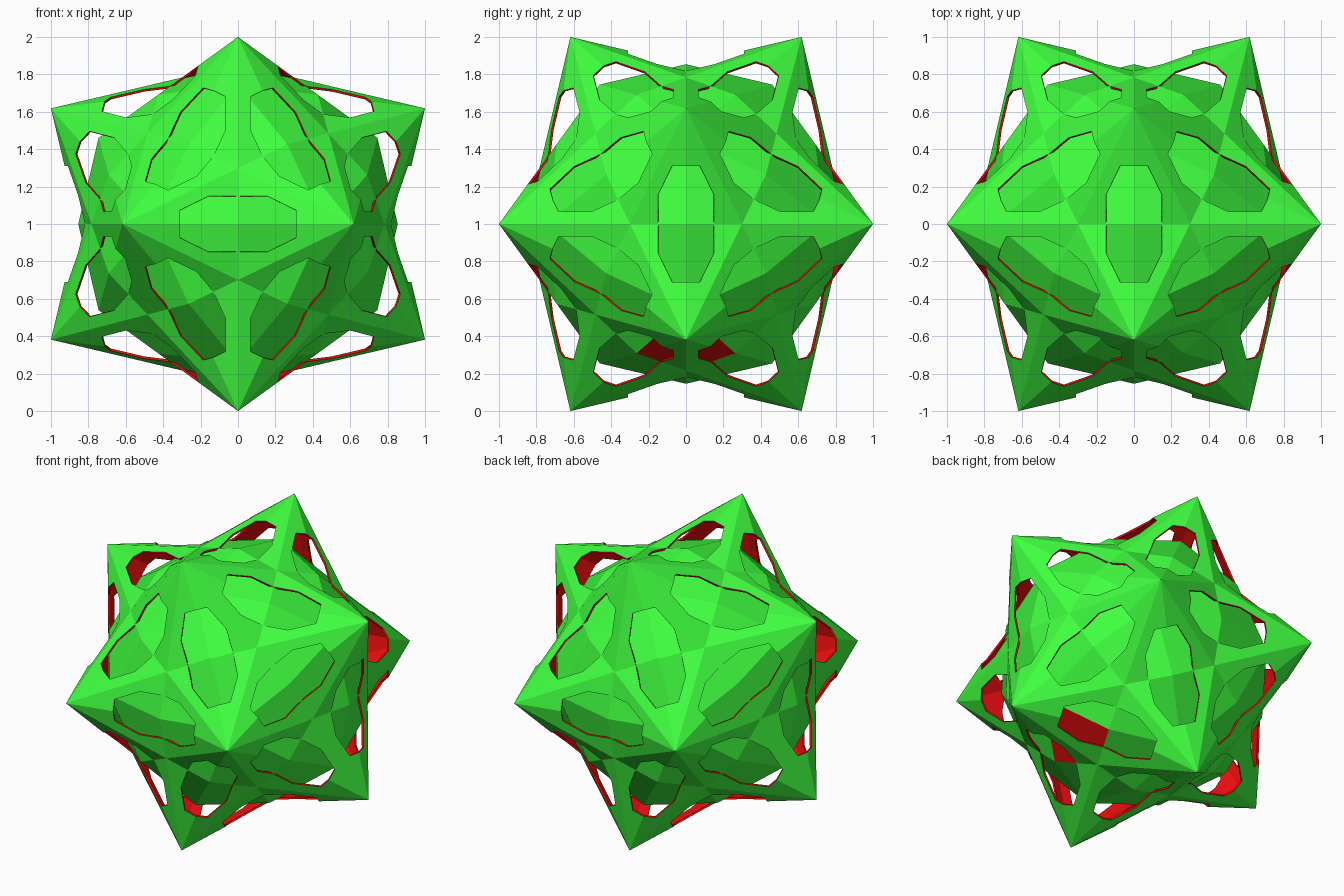
import bpy, bmesh
from itertools import combinations
from mathutils import Vector

if "Cube" in bpy.data.objects:
    bpy.data.objects.remove(bpy.data.objects["Cube"])

G = (5 ** 0.5 - 1) / 2          # 0.618
UP = Vector((0, 0, 1))


def material(name, rgb):
    m = bpy.data.materials.new(name)
    m.diffuse_color = (*rgb, 1)
    m.use_nodes = True
    m.node_tree.nodes["Principled BSDF"].inputs["Base Color"].default_value = m.diffuse_color
    return m


green = material("green", (0.05, 1.0, 0.05))
red = material("red", (0.8, 0.004, 0.004))

# Twelve spike tips (icosahedron corners) and the twenty triples around them
tips = []
for s in (-1, 1):
    for t in (-1, 1):
        tips += [Vector((0, s * G, t)), Vector((t, 0, s * G)), Vector((s * G, t, 0))]
near = lambda a, b: (a - b).length < 2 * G + 0.01
triples = [c for c in combinations(tips, 3) if all(near(a, b) for a, b in combinations(c, 2))]


def saddle(a, b):               # low point between two neighbouring tips
    return (a + b) / 2 * 0.8541


def dimple(c):                  # low point in the middle of three tips
    return (c[0] + c[1] + c[2]) / 3 * 0.8974


def build(name, polys):
    """Flat-faced mesh from (points, material index), turned outward."""
    bm = bmesh.new()
    for pts, mat in polys:
        f = bm.faces.new([bm.verts.new(p) for p in pts])
        f.material_index = mat
        f.normal_update()
        if f.normal.dot(f.calc_center_median()) < 0:
            f.normal_flip()
    bmesh.ops.remove_doubles(bm, verts=bm.verts, dist=1e-4)
    bmesh.ops.translate(bm, verts=bm.verts, vec=UP)
    bm.normal_update()
    me = bpy.data.meshes.new(name)
    bm.to_mesh(me)
    bm.free()
    me.materials.append(green)
    me.materials.append(red)
    ob = bpy.data.objects.new(name, me)
    bpy.context.collection.objects.link(ob)
    return ob


# Outer star shell: each facet loses a quarter of the eight-sided window
window = [(1, 0), (0, 1), (0, .5), (.25, .5), (.5, .25), (.5, 0)]
shell, kites = [], []
for c in triples:
    d = dimple(c)
    for i in range(3):
        t, u, v = c[i], c[i - 1], c[i - 2]
        for other in (u, v):
            m = saddle(t, other)
            shell.append(([m + (t - m) * a + (d - m) * b for a, b in window], 0))
        # Inner core: one kite per tip and triple; one kite shows red
        kite = [t * 0.7453, saddle(t, u), d, saddle(t, v)]
        odd = t.x > 0.9 and t.z < 0 and abs(d.y) < 0.01 and d.z < -0.7
        kites.append((kite, 1 if odd else 0))

star = build("star_shell", shell)
mod = star.modifiers.new("thickness", 'SOLIDIFY')
mod.thickness = 0.012
mod.offset = -1
mod.use_even_offset = True
mod.material_offset = 1
mod.material_offset_rim = 1

build("inner_core", kites)
